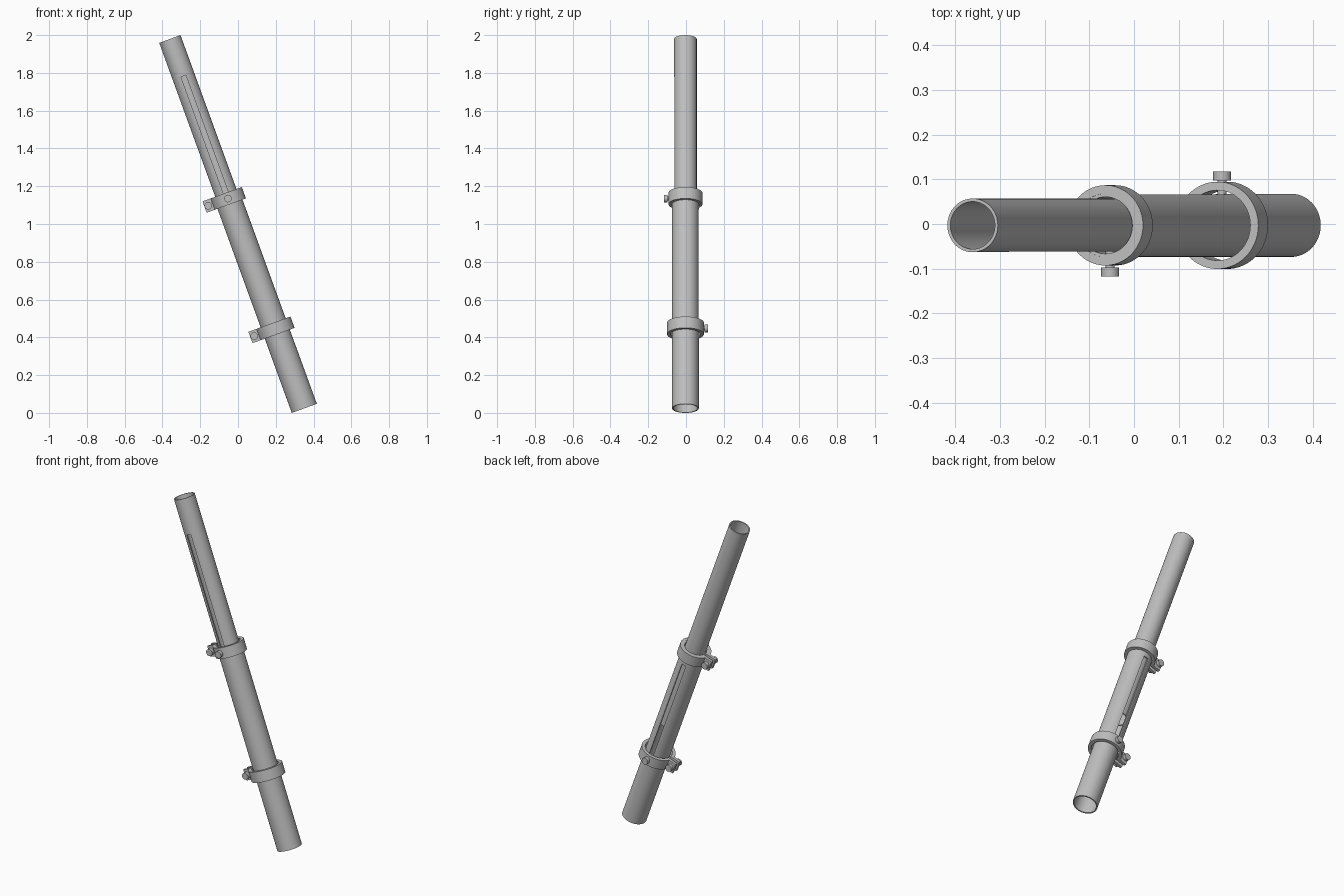
import bpy, bmesh
from math import sin, cos, asin, pi, radians
from mathutils import Matrix, Vector

if "Cube" in bpy.data.objects:
    bpy.data.objects.remove(bpy.data.objects["Cube"])

grey = bpy.data.materials.new("light_grey_metal")
grey.use_nodes = True
COLOUR = (0.52, 0.52, 0.52, 1)
grey.diffuse_color = COLOUR
grey.node_tree.nodes["Principled BSDF"].inputs["Base Color"].default_value = COLOUR

# Everything is built upright along z, then leaned over by this matrix
LEAN = Matrix.Translation((0.351, -0.003, 0.024)) @ Matrix.Rotation(radians(-20), 4, 'Y')
UPPER_R, LOWER_R, WALL = 0.060, 0.0706, 0.007
SLOT = 0.027
RING_H = 0.064


def finish(bm, name):
    bmesh.ops.recalc_face_normals(bm, faces=bm.faces)
    mesh = bpy.data.meshes.new(name)
    bm.to_mesh(mesh)
    bm.free()
    mesh.materials.append(grey)
    obj = bpy.data.objects.new(name, mesh)
    bpy.context.collection.objects.link(obj)
    return obj


def select(obj):
    bpy.ops.object.select_all(action='DESELECT')
    obj.select_set(True)
    bpy.context.view_layer.objects.active = obj


def place(obj):
    obj.data.transform(LEAN)
    select(obj)
    bpy.ops.object.shade_smooth_by_angle(angle=radians(30))


def tube(name, radius, z0, z1, slot_z0, slot_z1, side):
    """Hollow pipe with a long slot cut through one wall."""
    bm = bmesh.new()
    n = 64
    profile = [(radius, z0), (radius, z1), (radius - WALL, z1), (radius - WALL, z0)]
    loops = [[bm.verts.new((r * cos(2 * pi * i / n), r * sin(2 * pi * i / n), z))
              for r, z in profile] for i in range(n)]
    for i in range(n):
        a, b = loops[i], loops[(i + 1) % n]
        for k in range(4):
            m = (k + 1) % 4
            bm.faces.new((a[k], b[k], b[m], a[m]))
    obj = finish(bm, name)

    bm = bmesh.new()
    size = Vector((SLOT, radius, slot_z1 - slot_z0))
    bmesh.ops.create_cube(bm, size=1, matrix=Matrix.Translation(
        (0, side * radius, (slot_z0 + slot_z1) / 2)) @ Matrix.Diagonal(size).to_4x4())
    cutter = finish(bm, "slot_cutter")
    cutter.hide_render = True
    mod = obj.modifiers.new("slot", 'BOOLEAN')
    mod.operation = 'DIFFERENCE'
    mod.solver = 'EXACT'
    mod.object = cutter
    select(obj)
    bpy.ops.object.modifier_apply(modifier=mod.name)
    bpy.data.objects.remove(cutter)
    place(obj)


def clamp_ring(name, inner, outer, z):
    """Split ring with a pair of ears on its -x side."""
    ear, gap, tip, n = 0.026, 0.009, -outer - 0.042, 64

    def arc(r, y):
        end = pi - asin(y / r)
        return [(r * cos(a), r * sin(a)) for a in
                (-end + 2 * end * i / n for i in range(n + 1))]

    outside, inside = arc(outer, ear), arc(inner, gap)
    outside = [(tip, -ear)] + outside + [(tip, ear)]
    inside = [(tip, -gap)] + inside + [(tip, gap)]
    bm = bmesh.new()
    rows = [[bm.verts.new((x, y, z + h)) for x, y in pts]
            for h in (-RING_H / 2, RING_H / 2) for pts in (outside, inside)]
    lo_out, lo_in, hi_out, hi_in = rows
    for p, q in ((lo_out, lo_in), (lo_in, hi_in), (hi_in, hi_out), (hi_out, lo_out)):
        for i in range(len(p) - 1):
            bm.faces.new((p[i], p[i + 1], q[i + 1], q[i]))
    for i in (0, -1):
        bm.faces.new((lo_out[i], lo_in[i], hi_in[i], hi_out[i]))
    place(finish(bm, name))


def bolt(name, x, z, sections):
    """Round bolt along y; sections are (radius, y start, y end)."""
    bm = bmesh.new()
    for r, y0, y1 in sections:
        m = Matrix.Translation((x, (y0 + y1) / 2, z)) @ Matrix.Rotation(pi / 2, 4, 'X')
        bmesh.ops.create_cone(bm, cap_ends=True, segments=32, radius1=r, radius2=r,
                              depth=abs(y1 - y0), matrix=m)
    place(finish(bm, name))


def clamp(label, inner, outer, z, side, reach):
    clamp_ring(label + "_clamp_ring", inner, outer, z)
    # Locking screw through the ring
    bolt(label + "_locking_screw", 0, z,
         [(0.02, side * (reach - 0.02), side * reach),
          (0.01, side * 0.055, side * (reach - 0.01))])
    # Pinch bolt through both ears
    bolt(label + "_pinch_bolt", -outer - 0.021, z,
         [(0.01, -0.045, 0.045), (0.02, -0.052, -0.032), (0.02, 0.032, 0.052)])


# Telescoping tubes
tube("lower_tube", LOWER_R, 0, 1.212, 0.46, 1.12, 1)
tube("upper_tube", UPPER_R, 0.68, 2.081, 1.18, 1.872, -1)

# Clamps
clamp("upper", LOWER_R, 0.0897, 1.182, -1, 0.1147)
clamp("lower", 0.0785, 0.0975, 0.45, 1, 0.1207)
